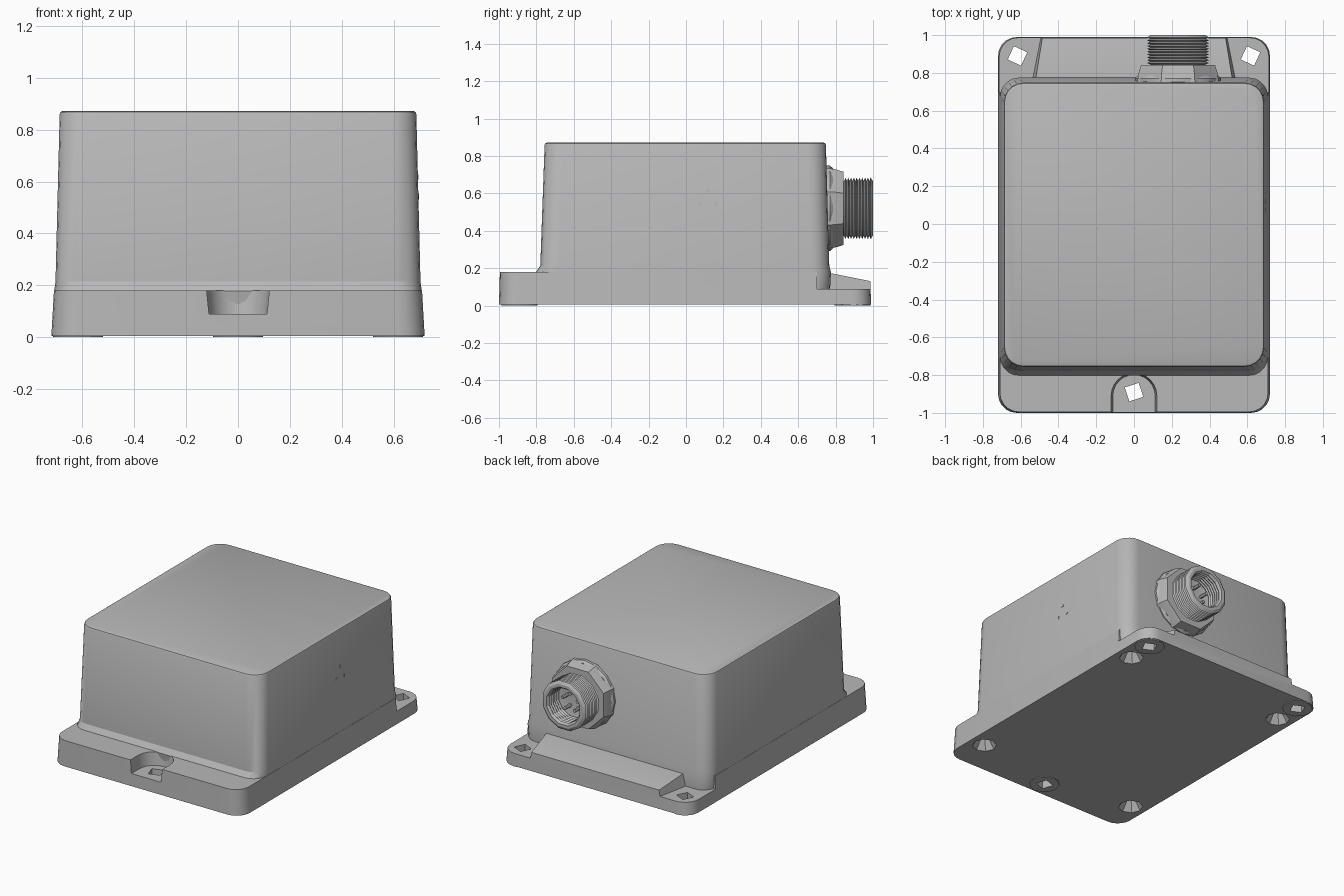
import bpy, bmesh
from math import cos, sin, pi, radians
from mathutils import Vector

old = bpy.data.objects.get("Cube")
if old:
    bpy.data.objects.remove(old)

grey = bpy.data.materials.new("housing_grey")
grey.use_nodes = True
grey.diffuse_color = (0.48, 0.48, 0.48, 1)
grey.node_tree.nodes["Principled BSDF"].inputs["Base Color"].default_value = grey.diffuse_color


def loft(name, rings, smooth=30):
    """Skin a stack of equal-length rings and cap both ends."""
    bm = bmesh.new()
    loops = [[bm.verts.new(p) for p in ring] for ring in rings]
    for a, b in zip(loops, loops[1:]):
        n = len(a)
        for i in range(n):
            j = (i + 1) % n
            bm.faces.new((a[i], a[j], b[j], b[i]))
    bm.faces.new(loops[0][::-1])
    bm.faces.new(loops[-1])
    bmesh.ops.recalc_face_normals(bm, faces=bm.faces)
    mesh = bpy.data.meshes.new(name)
    bm.to_mesh(mesh)
    bm.free()
    obj = bpy.data.objects.new(name, mesh)
    bpy.context.collection.objects.link(obj)
    mesh.materials.append(grey)
    shade(obj, smooth)
    return obj


def shade(obj, angle=30):
    bpy.ops.object.select_all(action="DESELECT")
    obj.select_set(True)
    bpy.context.view_layer.objects.active = obj
    bpy.ops.object.shade_smooth_by_angle(angle=radians(angle))


def rounded(hx, y0, y1, z, r=0.1, steps=5):
    """Rounded rectangle outline at height z."""
    pts = []
    corners = [(hx - r, y1 - r), (r - hx, y1 - r), (r - hx, y0 + r), (hx - r, y0 + r)]
    for k, (cx, cy) in enumerate(corners):
        for s in range(steps + 1):
            a = pi / 2 * (k + s / steps)
            pts.append((cx + r * cos(a), cy + r * sin(a), z))
    return pts


def disc(x, y, z, r, sides, turn=0):
    return [(x + r * cos(turn + 2 * pi * i / sides),
             y + r * sin(turn + 2 * pi * i / sides), z) for i in range(sides)]


def cut(obj, cutter, operation="DIFFERENCE"):
    cutter.hide_render = True
    mod = obj.modifiers.new("cut", "BOOLEAN")
    mod.operation = operation
    mod.solver = "EXACT"
    mod.object = cutter
    bpy.ops.object.select_all(action="DESELECT")
    bpy.context.view_layer.objects.active = obj
    obj.select_set(True)
    bpy.ops.object.modifier_apply(modifier=mod.name)
    bpy.data.objects.remove(cutter)


# Mounting flange, with its rear top sloping down
flange = loft("mounting_flange", [rounded(0.72, -1, 0.99, 0.005),
                                  rounded(0.71, -0.995, 0.985, 0.18)])
bm = bmesh.new()
bm.from_mesh(flange.data)
bmesh.ops.bisect_plane(bm, geom=bm.verts[:] + bm.edges[:] + bm.faces[:],
                       plane_co=(0, 0.74, 0), plane_no=(0, 1, 0))
for v in bm.verts:
    if v.co.z > 0.1 and v.co.y > 0.74:
        v.co.z -= 0.2 * (v.co.y - 0.74)
bm.to_mesh(flange.data)
bm.free()

# Round contact pads and through holes under the three fixings
fixings = [(0, -0.89, 1.1), (-0.617, 0.89, 0.35), (0.617, 0.89, 0.35)]
for x, y, turn in fixings:
    cut(flange, loft("pad", [disc(x, y, z, 0.097, 12) for z in (0, 0.03)]), "UNION")

# Open pockets that seat the fixings: two rear corners and a front U notch
for s in (-1, 1):
    plan = [(0.46, 1.1), (0.54, 0.7), (0.9, 0.7), (0.9, 1.1)]
    cut(flange, loft("corner_cutter", [[(s * (x + d * 0.1), y, z) for x, y in plan]
                                       for z, d in ((0.09, 0.1), (0.3, -0.3))]))
notch = []
for z, r in ((0.09, 0.112), (0.25, 0.128)):
    arc = [(r * cos(pi * i / 12), -0.91 + r * sin(pi * i / 12), z) for i in range(13)]
    notch.append([(r, -1.1, z)] + arc + [(-r, -1.1, z)])
cut(flange, loft("notch_cutter", notch))
for x, y, turn in fixings:
    cut(flange, loft("hole_cutter", [disc(x, y, z, 0.055, 4, turn) for z in (-0.1, 0.3)]))

# Conical screw recesses underneath
for x in (-0.61, 0.61):
    for y in (-0.76, 0.7):
        cut(flange, loft("recess_cutter", [disc(x, y, -0.01, 0.088, 8),
                                           disc(x, y, 0.07, 0.035, 8)]))
shade(flange)

# Tapered housing with a sloped skirt and softened top edge
loft("housing", [rounded(0.704, -0.787, 0.77, 0.08),
                 rounded(0.709, -0.803, 0.775, 0.178),
                 rounded(0.704, -0.779, 0.766, 0.215),
                 rounded(0.688, -0.756, 0.748, 0.86),
                 rounded(0.685, -0.752, 0.744, 0.868),
                 rounded(0.677, -0.744, 0.736, 0.872)])

# Connector on the back, turned about the y axis
CX, CZ = 0.233, 0.52


def turned(name, profile, sides, turn=0, smooth=30):
    return loft(name, [[(x, y, z) for x, z, _ in disc_xz(r, sides, turn)]
                       for y, r in profile], smooth)


def disc_xz(r, sides, turn):
    return disc(CX, CZ, 0, r, sides, turn)


turned("connector_collar", [(0.72, 0.228), (0.77, 0.228), (0.785, 0.215)], 16)
turned("connector_nut", [(0.74, 0.235), (0.8, 0.226), (0.842, 0.212)], 8, pi / 8)

thread = [(0.83, 0.15)]
teeth = 10
pitch = 0.15 / teeth
for i in range(teeth):
    y = 0.845 + i * pitch
    thread += [(y, 0.152), (y + pitch / 2, 0.17)]
thread += [(0.997, 0.155), (1.0, 0.15), (1.0, 0.13)]
for i in range(6):
    y = 0.985 - i * 0.02
    thread += [(y, 0.118), (y - 0.01, 0.126)]
thread += [(0.87, 0.11)]
turned("threaded_socket", thread, 12, pi / 12, 20)

# Contact pins inside the socket
for i in range(5):
    a = 2 * pi * i / 5 + pi / 2
    px, pz = CX + 0.06 * cos(a), CZ + 0.06 * sin(a)
    loft("contact_pin", [[(x, y, z) for x, z, _ in disc(px, pz, 0, 0.012, 6)]
                         for y in (0.86, 0.93)])

# Three small triangular marks on the +x side, lying on the sloped wall
for y, z, turn in ((0.075, 0.543, pi), (0.162, 0.543, 0), (0.12, 0.615, pi / 2)):
    wall = 0.704 - (z - 0.215) * 0.0248
    loft("vent_mark", [[(wall + d, py, pz) for py, pz, _ in disc(y, z, 0, 0.013, 3, turn)]
                       for d in (-0.004, 0.003)])
